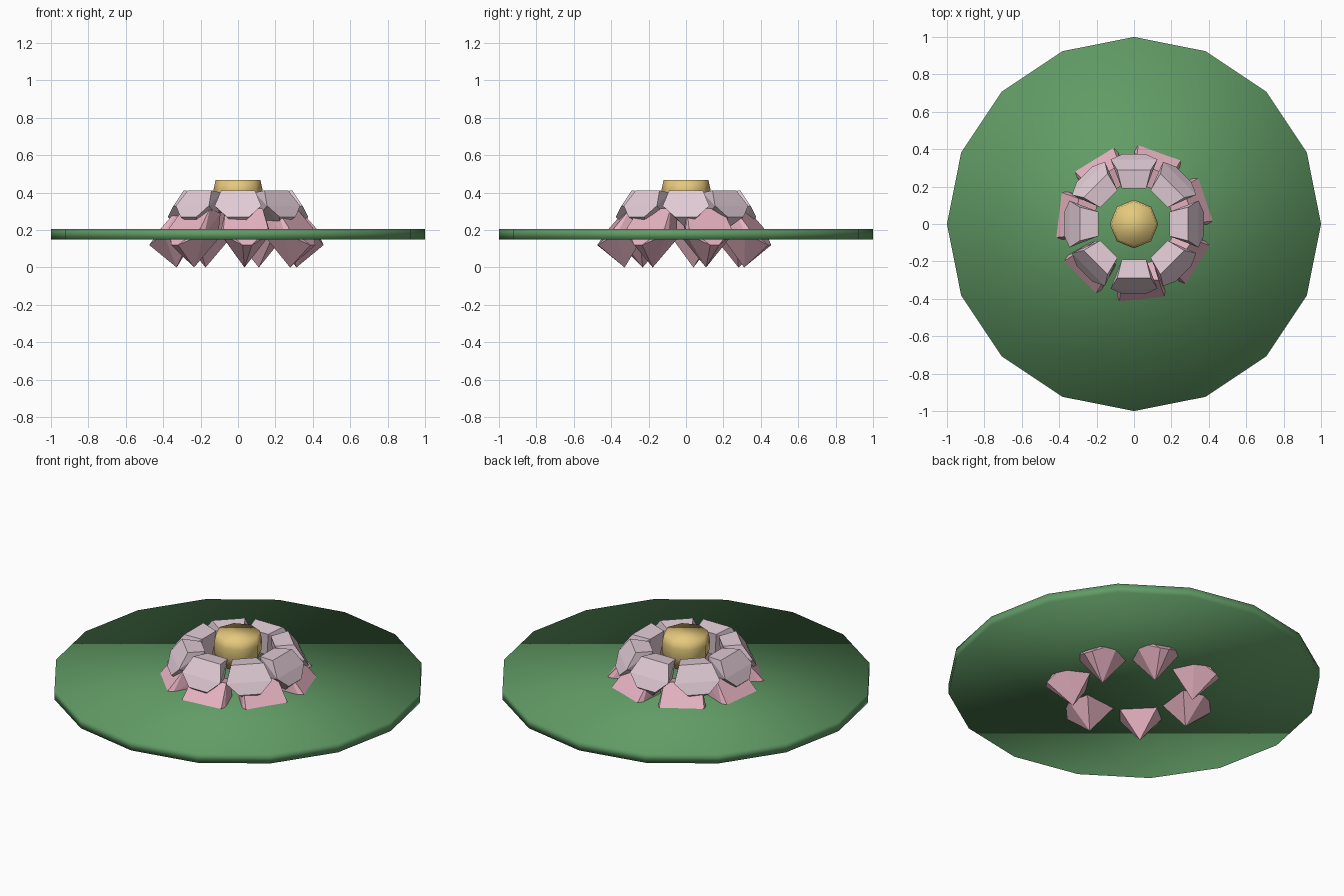
import bpy, bmesh
from math import sin, cos, pi, radians

if "Cube" in bpy.data.objects:
    bpy.data.objects.remove(bpy.data.objects["Cube"])


def material(name, rgb):
    m = bpy.data.materials.new(name)
    m.diffuse_color = (*rgb, 1)
    m.use_nodes = True
    m.node_tree.nodes["Principled BSDF"].inputs["Base Color"].default_value = m.diffuse_color
    return m


GREEN = material("leaf_green", (0.12, 0.33, 0.13))
PINK = material("petal_pink", (0.80, 0.45, 0.54))
PALE = material("petal_pale", (0.76, 0.60, 0.67))
YELLOW = material("centre_yellow", (0.78, 0.58, 0.20))


def finish(name, bm, mat, smooth):
    bmesh.ops.recalc_face_normals(bm, faces=bm.faces)
    for f in bm.faces:
        f.smooth = smooth
    me = bpy.data.meshes.new(name)
    bm.to_mesh(me)
    bm.free()
    me.materials.append(mat)
    ob = bpy.data.objects.new(name, me)
    bpy.context.collection.objects.link(ob)
    return ob


def lathe(name, profile, sides, mat):
    """Stack rings of (radius, height) and cap both ends."""
    bm = bmesh.new()
    rings = [[bm.verts.new((r * cos(2 * pi * i / sides), r * sin(2 * pi * i / sides), z))
              for i in range(sides)] for r, z in profile]
    for a, b in zip(rings, rings[1:]):
        for i in range(sides):
            j = (i + 1) % sides
            bm.faces.new((a[i], a[j], b[j], b[i]))
    bm.faces.new(rings[0][::-1])
    bm.faces.new(rings[-1])
    return finish(name, bm, mat, True)


def petal(name, points, angle, mat):
    """Faceted petal: hull of mirrored (half width, radius, height) points."""
    bm = bmesh.new()
    for u, r, z in points:
        for s in ((1, -1) if u else (1,)):
            bm.verts.new((r, s * u, z))
    res = bmesh.ops.convex_hull(bm, input=bm.verts)
    junk = {g for g in res["geom_interior"] + res["geom_unused"]
            if isinstance(g, bmesh.types.BMVert)}
    bmesh.ops.delete(bm, geom=list(junk), context='VERTS')
    bmesh.ops.dissolve_limit(bm, angle_limit=radians(2), verts=bm.verts, edges=bm.edges)
    ob = finish(name, bm, mat, False)
    ob.rotation_euler.z = angle


# floating leaf
lathe("lily_pad", [(1, 0.15), (1, 0.205)], 16, GREEN)

# flower centre
lathe("flower_centre", [(0.10, 0.29), (0.13, 0.36), (0.13, 0.42), (0.12, 0.467)], 8, YELLOW)

# lower ring: seven pink petals whose tips dip below the leaf
OUTER = [(0, 0.33, 0.0), (0.025, 0.475, 0.12), (0.135, 0.385, 0.18), (0.12, 0.40, 0.21),
         (0.10, 0.25, 0.15), (0.10, 0.31, 0.315), (0.08, 0.21, 0.29)]
for k in range(7):
    petal(f"outer_petal_{k + 1}", OUTER, radians(-84) + k * 2 * pi / 7, PINK)

# upper ring: eight pale petals around the centre
INNER = [(0, 0.31, 0.21), (0.06, 0.375, 0.27), (0.125, 0.345, 0.33), (0.09, 0.29, 0.412),
         (0.065, 0.19, 0.40), (0.05, 0.20, 0.27)]
for k in range(8):
    petal(f"inner_petal_{k + 1}", INNER, k * pi / 4, PALE)
